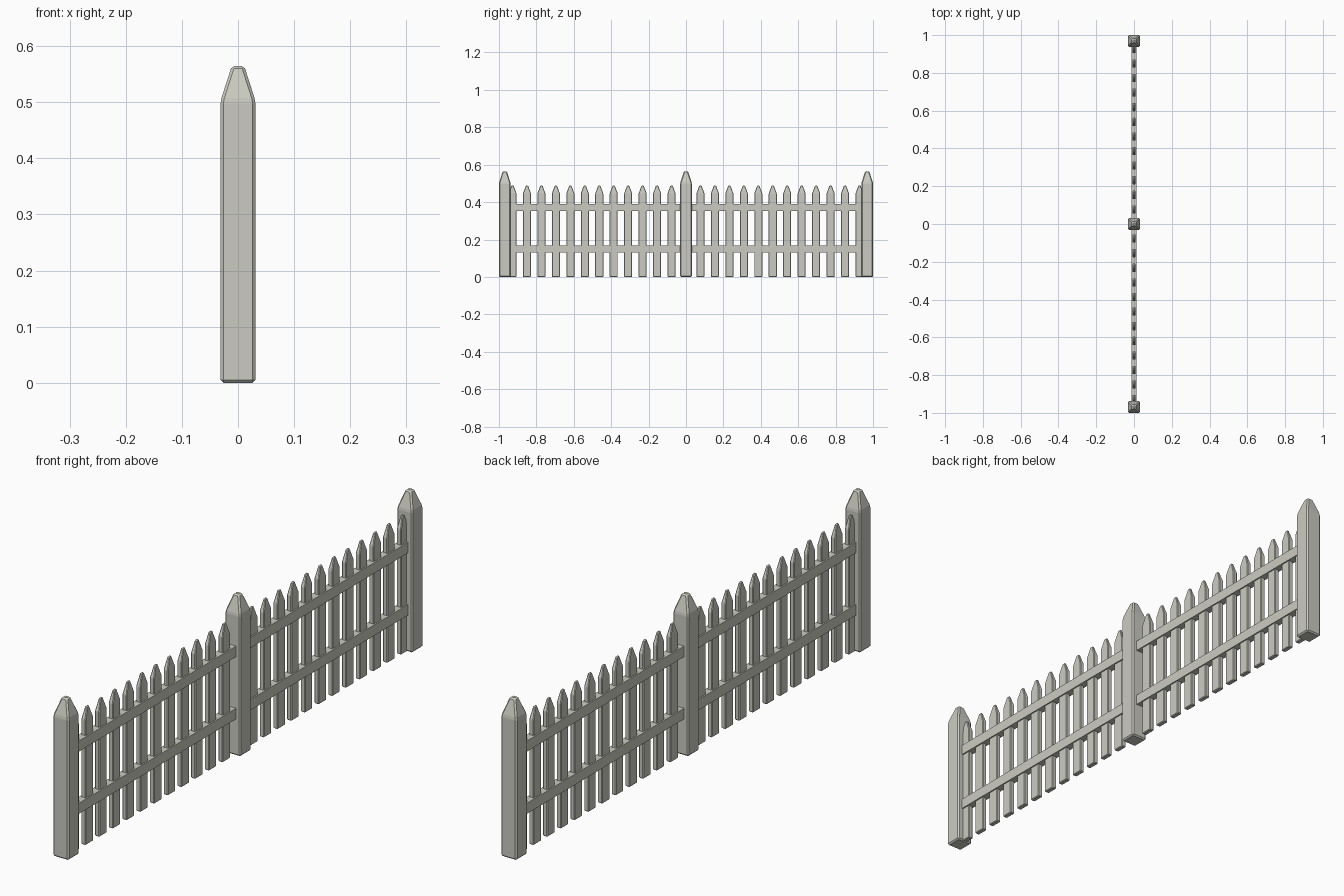
import bpy
import bmesh

cube = bpy.data.objects.get("Cube")
if cube:
    bpy.data.objects.remove(cube)

paint = bpy.data.materials.new("weathered_white")
paint.use_nodes = True
color = (0.60, 0.60, 0.54, 1)
paint.diffuse_color = color
paint.node_tree.nodes["Principled BSDF"].inputs["Base Color"].default_value = color


def add_part(name, rings, y, bevel=0):
    """Closed stack of rectangular rings (half_x, half_y, z), with chamfered edges."""
    bm = bmesh.new()
    loops = [[bm.verts.new((sx * hx, sy * hy, z))
              for sx, sy in ((-1, -1), (1, -1), (1, 1), (-1, 1))]
             for hx, hy, z in rings]
    bm.faces.new(loops[0][::-1])
    bm.faces.new(loops[-1])
    for low, high in zip(loops, loops[1:]):
        for i in range(4):
            j = (i + 1) % 4
            bm.faces.new((low[i], low[j], high[j], high[i]))
    mesh = bpy.data.meshes.new(name)
    bm.to_mesh(mesh)
    bm.free()
    mesh.materials.append(paint)
    obj = bpy.data.objects.new(name, mesh)
    obj.location.y = y
    bpy.context.collection.objects.link(obj)
    if bevel:
        mod = obj.modifiers.new("chamfer", "BEVEL")
        mod.width = bevel
        mod.segments = 1
        mod.limit_method = "ANGLE"
        mod.angle_limit = 0.3
    return obj


# Square posts with tapered caps
post = [(0.031, 0.031, 0), (0.031, 0.031, 0.503), (0.011, 0.011, 0.565)]
for name, y in (("front_post", -0.969), ("middle_post", 0), ("back_post", 0.969)):
    add_part(name, post, y, 0.005)

# Pointed pickets on both sides of the middle post
spacing = 0.0773
picket = [(0.009, 0.0215, 0), (0.009, 0.0215, 0.446), (0.004, 0.006, 0.488)]
for side, label in ((-1, "front"), (1, "back")):
    for k in range(1, 13):
        add_part(f"{label}_picket_{k}", picket, side * k * spacing, 0.0025)

# Two long rails, thicker than the pickets, ending inside the posts
for name, low, high in (("lower_rail", 0.131, 0.169), ("upper_rail", 0.353, 0.391)):
    add_part(name, [(0.014, 0.95, low), (0.014, 0.95, high)], 0)
